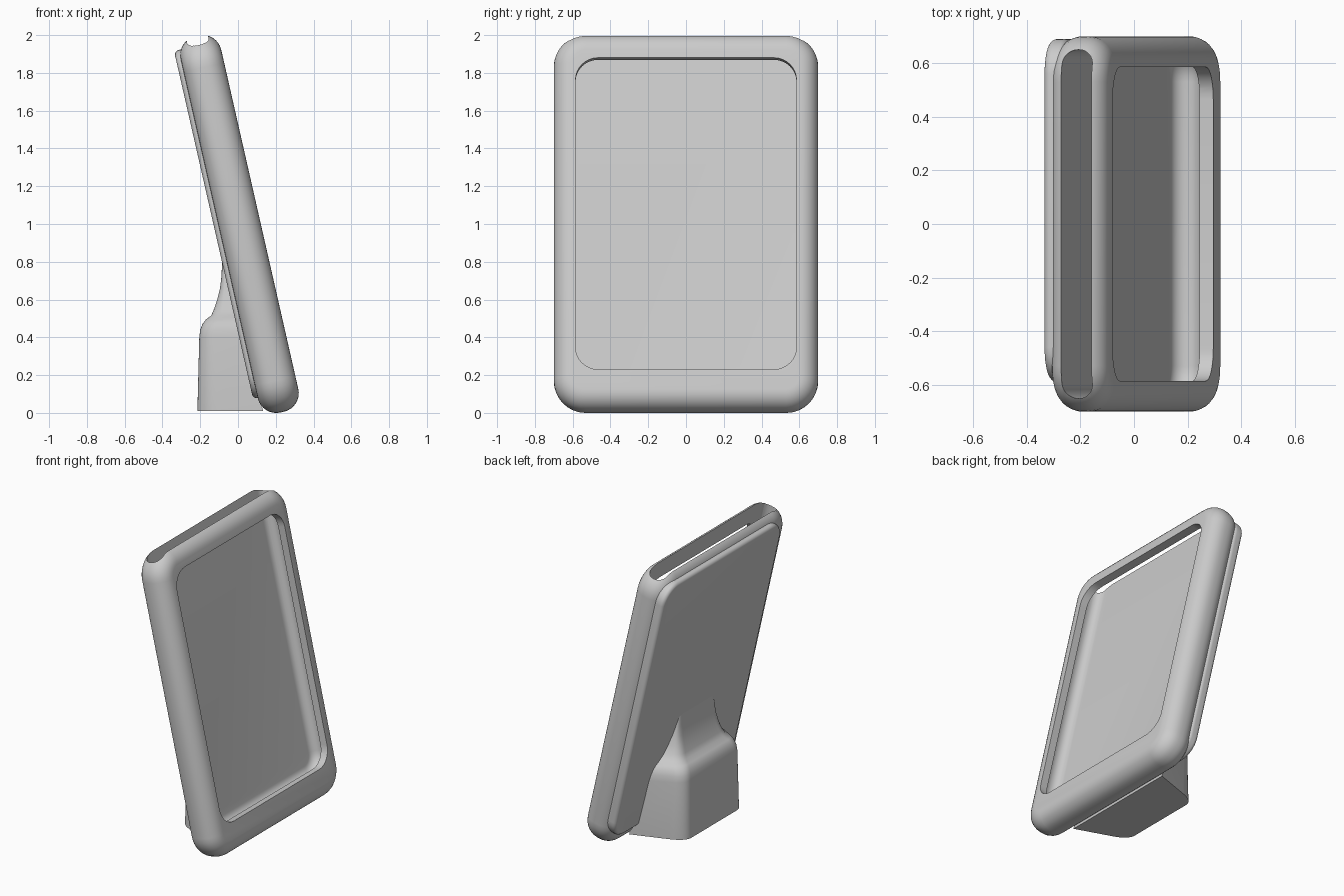
import bpy, bmesh, math
from mathutils import Matrix, Vector

if "Cube" in bpy.data.objects:
    bpy.data.objects.remove(bpy.data.objects["Cube"])

TILT = Matrix.Translation((0.008, 0, 1.0)) @ Matrix.Rotation(-math.radians(12.8), 4, 'Y')


def loft(name, rings, matrix=None):
    """Skin a list of matching closed rings and cap both ends."""
    bm = bmesh.new()
    vs = [[bm.verts.new(p) for p in ring] for ring in rings]
    n = len(vs[0])
    for a, b in zip(vs, vs[1:]):
        for i in range(n):
            j = (i + 1) % n
            bm.faces.new((a[i], a[j], b[j], b[i]))
    bm.faces.new(vs[0][::-1])
    bm.faces.new(vs[-1])
    if matrix:
        bm.transform(matrix)
    bmesh.ops.recalc_face_normals(bm, faces=bm.faces)
    me = bpy.data.meshes.new(name)
    bm.to_mesh(me)
    bm.free()
    ob = bpy.data.objects.new(name, me)
    bpy.context.collection.objects.link(ob)
    return ob


def slab(name, y0, y1, z0, z1, x0, x1, corner, edge, steps=8):
    """Rounded rectangle plate, facing x, with rounded edges, in the tilted frame."""
    def ring(x, inset):
        r = corner - inset
        pts = []
        for k, (cy, cz) in enumerate(((y1 - corner, z1 - corner), (y0 + corner, z1 - corner),
                                      (y0 + corner, z0 + corner), (y1 - corner, z0 + corner))):
            for i in range(steps + 1):
                a = math.pi / 2 * (k + i / steps)
                pts.append(Vector((x, cy + r * math.cos(a), cz + r * math.sin(a))))
        return pts
    rings = []
    if edge == 0:
        rings = [ring(x0, 0), ring(x1, 0)]
    else:
        arc = [math.pi / 2 * i / steps for i in range(steps + 1)]
        rings = [ring(x0 + edge * (1 - math.sin(math.pi / 2 - a)),
                      edge * (1 - math.cos(math.pi / 2 - a))) for a in arc]
        rings += [ring(x1 - edge * (1 - math.sin(a)), edge * (1 - math.cos(a))) for a in arc]
    return loft(name, rings, TILT)


def smooth(ob, angle=35):
    bpy.ops.object.select_all(action='DESELECT')
    ob.select_set(True)
    bpy.context.view_layer.objects.active = ob
    for m in list(ob.modifiers):
        bpy.ops.object.modifier_apply(modifier=m.name)
    bpy.ops.object.shade_smooth_by_angle(angle=math.radians(angle))


# Frame: soft slab, hollowed by a top-loading slot and a front window
frame = slab("frame", -0.70, 0.70, -1.021, 1.021, -0.11, 0.11, 0.17, 0.10)
cutters = [
    slab("slot_cutter", -0.65, 0.65, -0.88, 1.30, -0.058, 0.058, 0.12, 0.055),
    slab("window_cutter", -0.585, 0.585, -0.814, 0.878, 0.0, 0.30, 0.12, 0.0),
]
for c in cutters:
    c.hide_render = True
    m = frame.modifiers.new(c.name, 'BOOLEAN')
    m.operation = 'DIFFERENCE'
    m.solver = 'EXACT'
    m.object = c
smooth(frame)
for c in cutters:
    bpy.data.objects.remove(c)

# Back panel: thin plate on the rear, set slightly to one side
smooth(slab("back_panel", -0.59, 0.69, -0.92, 0.97, -0.135, -0.062, 0.13, 0.025))


# Stand: block with rounded shoulders that blends up into the panel
def stand_ring(z, xb, hf, hb):
    front = Vector((0.135 - 0.227 * z, hf, z))
    back = Vector((xb, hb, z))
    a = back.lerp(front, 0.3)
    b = Vector((xb, hb * 0.8, z))
    half = [front]
    for i in range(9):
        t = i / 8
        half.append(a.lerp(back, t).lerp(back.lerp(b, t), t))
    return half + [Vector((p.x, -p.y, p.z)) for p in reversed(half)]


sections = [
    (0.01, -0.215, 0.43, 0.31), (0.40, -0.205, 0.41, 0.30), (0.44, -0.20, 0.40, 0.295),
    (0.47, -0.188, 0.39, 0.285), (0.495, -0.17, 0.37, 0.27), (0.515, -0.142, 0.34, 0.25),
    (0.55, -0.127, 0.30, 0.235), (0.60, -0.11, 0.27, 0.22), (0.66, -0.095, 0.24, 0.21),
    (0.72, -0.088, 0.22, 0.20), (0.81, -0.083, 0.20, 0.19),
]
smooth(loft("stand", [stand_ring(*s) for s in sections]), 40)
